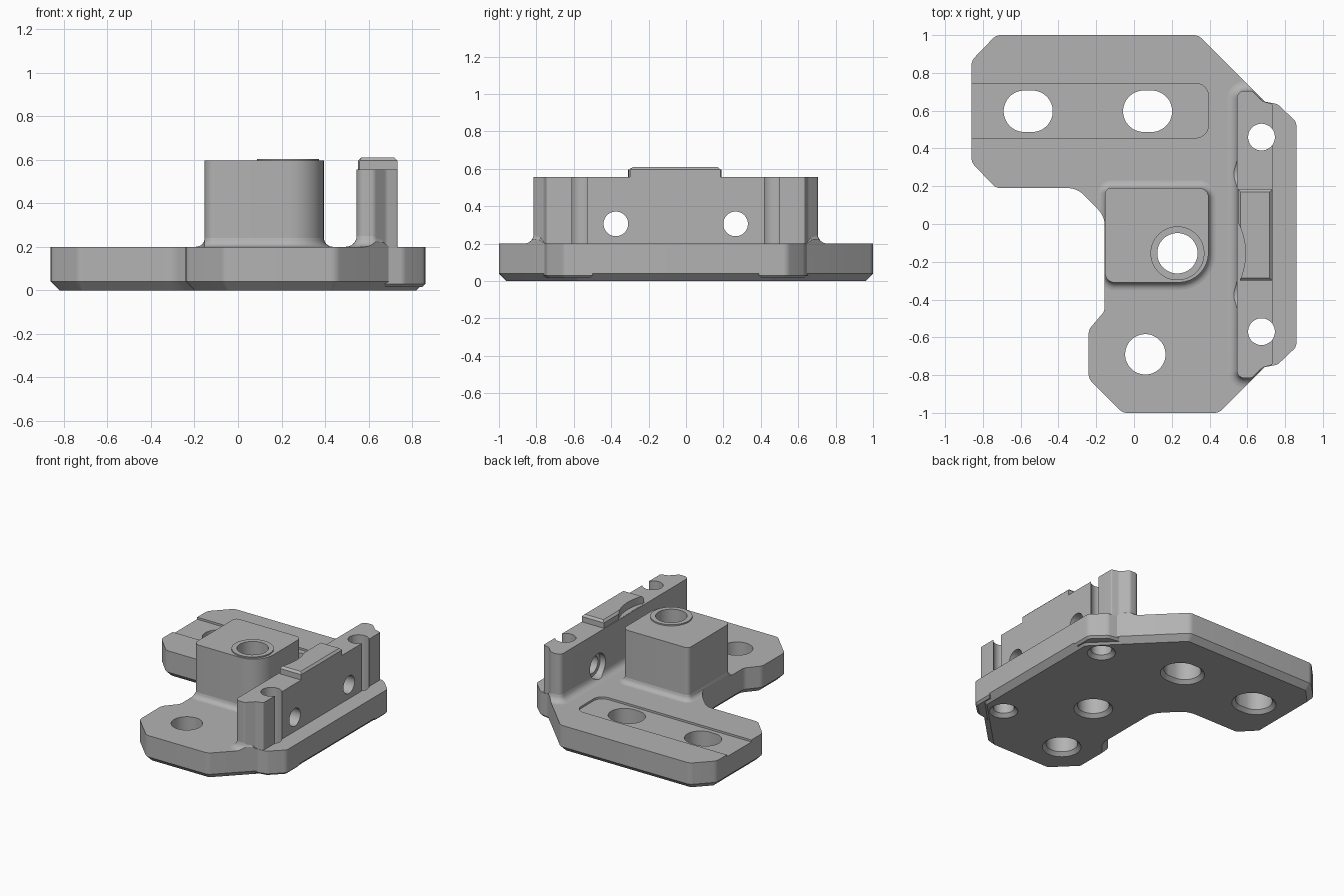
import bpy, bmesh, math
from mathutils import Vector

old = bpy.data.objects.get("Cube")
if old:
    bpy.data.objects.remove(old)

grey = bpy.data.materials.new("plain_grey")
grey.use_nodes = True
GREY = (0.45, 0.45, 0.45, 1)
grey.diffuse_color = GREY
grey.node_tree.nodes["Principled BSDF"].inputs["Base Color"].default_value = GREY

MID = -0.055          # mirror line of the upright wall, along y
TOP = 0.2             # top of the plate


def rounded(corners, radius=0.0, seg=6):
    """Round the corners (x, y[, own radius]) of a polygon, anticlockwise."""
    pts = [Vector(c[:2]) for c in corners]
    radii = [c[2] if len(c) > 2 else radius for c in corners]
    out = []
    for i, p in enumerate(pts):
        a, b = pts[i - 1] - p, pts[(i + 1) % len(pts)] - p
        r = radii[i]
        if r <= 0:
            out.append(p)
            continue
        t = min(r / math.tan(a.angle(b) / 2), 0.48 * min(a.length, b.length))
        s, e = p + a.normalized() * t, p + b.normalized() * t
        half = a.angle(b) / 2
        rr = t * math.tan(half)
        c = p + (a.normalized() + b.normalized()).normalized() * (rr / math.sin(half))
        turn = (s - c).angle_signed(e - c)
        a0 = math.atan2(s.y - c.y, s.x - c.x)
        for k in range(seg + 1):
            ang = a0 - turn * k / seg
            out.append(c + Vector((math.cos(ang), math.sin(ang))) * rr)
    area = sum(p.x * q.y - q.x * p.y for p, q in zip(out, out[1:] + out[:1]))
    return out if area > 0 else out[::-1]


def offset(loop, d):
    """Move a closed anticlockwise loop outwards by d."""
    res = []
    for i, p in enumerate(loop):
        u = (p - loop[i - 1]).normalized()
        v = (loop[(i + 1) % len(loop)] - p).normalized()
        n1, n2 = Vector((u.y, -u.x)), Vector((v.y, -v.x))
        res.append(p + (n1 + n2) * (d / (1 + n1.dot(n2))))
    return res


def loft(name, loop, sections):
    """Stack offset copies of a loop: sections are (z, offset)."""
    bm = bmesh.new()
    rings = [[bm.verts.new((p.x, p.y, z)) for p in offset(loop, d)] for z, d in sections]
    n = len(loop)
    for lo, hi in zip(rings, rings[1:]):
        for i in range(n):
            bm.faces.new((lo[i], lo[(i + 1) % n], hi[(i + 1) % n], hi[i]))
    bm.faces.new(rings[0][::-1])
    bm.faces.new(rings[-1])
    bmesh.ops.recalc_face_normals(bm, faces=bm.faces)
    me = bpy.data.meshes.new(name)
    bm.to_mesh(me)
    bm.free()
    me.materials.append(grey)
    ob = bpy.data.objects.new(name, me)
    bpy.context.collection.objects.link(ob)
    return ob


def circle(x, y, r, stretch=0.0, n=40):
    """Circle, or a slot stretched along x."""
    out = []
    for k in range(n):
        a = 2 * math.pi * (k + 0.5) / n
        out.append(Vector((x + r * math.cos(a) + math.copysign(stretch, math.cos(a)),
                           y + r * math.sin(a))))
    return out


def combine(ob, others, operation="DIFFERENCE"):
    for other in others:
        m = ob.modifiers.new("cut", "BOOLEAN")
        m.operation, m.solver, m.object = operation, "EXACT", other
    bpy.context.view_layer.update()
    ev = ob.evaluated_get(bpy.context.evaluated_depsgraph_get())
    me = bpy.data.meshes.new_from_object(ev)
    ob.modifiers.clear()
    ob.data = me


def mirror_y(corners):
    return [(c[0], 2 * MID - c[1], *c[2:]) for c in corners]


def box(x0, x1, y0, y1):
    return [(x0, y0), (x1, y0), (x1, y1), (x0, y1)]


def fillet(r):
    """Sections of a concave skirt rising from the plate top."""
    arc = [(TOP + r - r * math.cos(a), r - r * math.sin(a))
           for a in (math.pi / 2 * k / 6 for k in range(7))]
    return [(TOP - 0.05, r)] + arc + [(TOP + r + 0.02, -0.01)]


# Cutters
helpers = []


def cutter(name, loop, sections):
    ob = loft(name, loop, sections)
    helpers.append(ob)
    return ob


def hole(name, loop, bottom=0.0):
    flare = 0.025
    return cutter(name, loop, [(bottom - 0.05, flare + 0.05), (bottom + flare, 0), (1, 0)])


slots = [hole("slot_cutter", circle(x, 0.597, 0.11, 0.02)) for x in (-0.56, 0.072)]
front_hole = hole("front_hole_cutter", circle(0.06, -0.69, 0.107))
main_hole = hole("main_hole_cutter", circle(0.23, -0.155, 0.107))
screws = [hole("screw_cutter", circle(0.675, y, 0.071), 0.0)
          for y in (0.46, 2 * MID - 0.46)]
channel = cutter("channel_cutter",
                 rounded([(-1, 0.455), (0.395, 0.455, 0.07), (0.395, 0.745, 0.07), (-1, 0.745)]),
                 [(TOP - 0.015, 0), (0.4, 0)])
cross = []
for y in (0.265, 2 * MID - 0.265):
    for r, x0, x1 in ((0.066, 0.3, 1), (0.092, 0.4, 0.59)):
        c = cutter("cross_hole_cutter", circle(0, 0, r), [(x0, 0), (x1, 0)])
        c.rotation_euler = (0, math.pi / 2, 0)
        c.location = (0, y, 0.305)
        cross.append(c)

# Base plate with chamfered underside
plate_loop = rounded([
    (-0.86, 0.865), (-0.73, 1), (0.34, 1), (0.86, 0.48), (0.86, -0.59), (0.45, -1),
    (-0.06, -1), (-0.24, -0.82), (-0.24, -0.56), (-0.155, -0.46), (-0.155, 0.04, 0.12),
    (-0.3, 0.19, 0.12), (-0.73, 0.19), (-0.86, 0.325)], 0.06)
plate = loft("base_plate", plate_loop, [(0, -0.04), (0.04, 0), (TOP, 0)])
combine(plate, slots + screws + [front_hole, main_hole, channel])
plate_area = cutter("plate_area", plate_loop, [(0.1, 0), (0.6, 0)])
parts = [plate]

# Screw ears at both ends of the wall
ear = [(0.6, -0.79), (0.68, -0.76, 0.05), (0.76, -0.745, 0.05), (0.86, -0.65, 0.05),
       (0.86, -0.5), (0.6, -0.5)]
for name, corners in (("front_ear", ear), ("back_ear", mirror_y(ear))):
    ob = loft(name, rounded(corners), [(0.015, -0.015), (0.03, 0), (TOP, 0)])
    combine(ob, screws)
    parts.append(ob)

# Central block and its fillet
block_loop = rounded([(-0.153, -0.31, 0.05), (0.395, -0.31, 0.16), (0.395, 0.19, 0.05),
                      (-0.153, 0.19, 0.03)], seg=8)
block = loft("central_block", block_loop, [(0.1, 0), (0.595, 0)])
block_fillet = loft("block_fillet", block_loop, fillet(0.04))
combine(block_fillet, [plate_area], "INTERSECT")
ring = loft("hole_ring", circle(0.23, -0.155, 0.143), [(0.5, 0), (0.604, 0)])
for ob in (block, block_fillet, ring):
    combine(ob, [main_hole])
    parts.append(ob)

# Upright wall with open screw grooves and cross holes
end = [(0.545, -0.815, 0.05), (0.625, -0.815, 0.03), (0.68, -0.76, 0.04), (0.733, -0.745, 0.01)]
wall = loft("upright_wall", rounded(end + mirror_y(end)[::-1]), [(0.1, 0), (0.555, 0)])
skirt = end[:2] + [(0.66, -0.775)]
wall_fillet = loft("wall_fillet", rounded(skirt + mirror_y(skirt)[::-1]), fillet(0.05))
combine(wall_fillet, [plate_area], "INTERSECT")
for ob in (wall, wall_fillet):
    combine(ob, screws + cross)
    parts.append(ob)

# Raised cap on the wall, with a curved clearance
cap = loft("wall_cap", rounded(box(0.55, 0.733, -0.3, 0.185)),
           [(0.54, 0), (0.595, 0), (0.61, -0.015)])
combine(cap, [cutter("clearance_cutter", circle(0.23, -0.155, 0.36, n=64), [(0.556, 0), (0.9, 0)])])
parts.append(cap)

# Remove the cutters and shade
for h in helpers:
    bpy.data.objects.remove(h)
bpy.ops.object.select_all(action="DESELECT")
for ob in parts:
    ob.select_set(True)
bpy.context.view_layer.objects.active = plate
bpy.ops.object.shade_smooth_by_angle(angle=math.radians(30))
